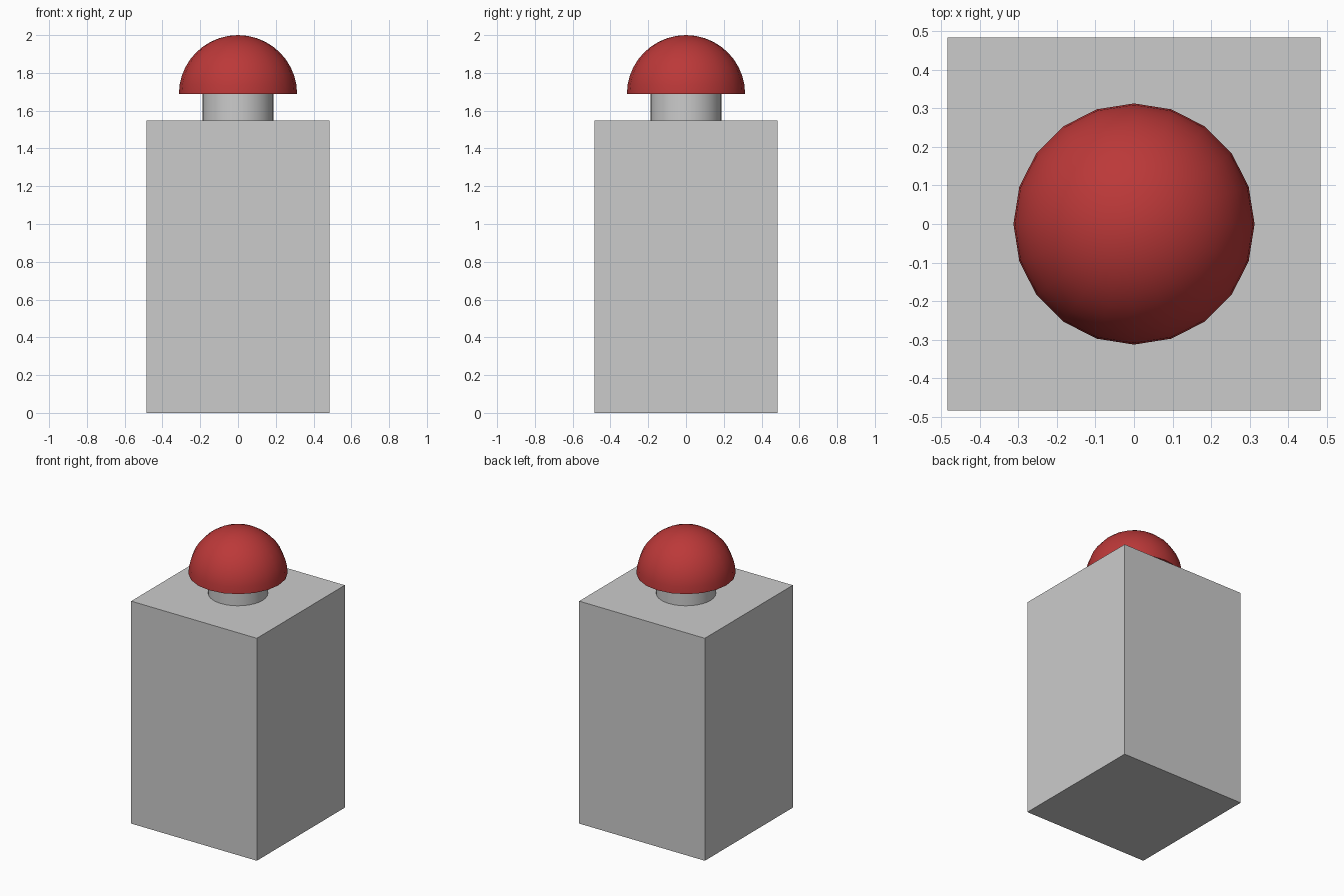
import bpy, bmesh
from math import radians

if "Cube" in bpy.data.objects:
    bpy.data.objects.remove(bpy.data.objects["Cube"])

BASE_HALF, BASE_TOP = 0.484, 1.549
NECK_R, DOME_R, DOME_Z = 0.189, 0.313, 1.688


def smooth(obj):
    bpy.ops.object.select_all(action='DESELECT')
    obj.select_set(True)
    bpy.context.view_layer.objects.active = obj
    bpy.ops.object.shade_smooth_by_angle(angle=radians(40))


# Square pedestal
bpy.ops.mesh.primitive_cube_add(size=1, location=(0, 0, BASE_TOP / 2))
base = bpy.context.object
base.name = "pedestal"
base.scale = (BASE_HALF * 2, BASE_HALF * 2, BASE_TOP)
bpy.ops.object.transform_apply(location=False, rotation=False, scale=True)

# Short neck between pedestal and dome
bpy.ops.mesh.primitive_cylinder_add(vertices=32, radius=NECK_R,
                                    depth=DOME_Z - BASE_TOP,
                                    location=(0, 0, (DOME_Z + BASE_TOP) / 2))
neck = bpy.context.object
neck.name = "button_neck"
smooth(neck)

# Red dome: upper half of a 20-sided sphere with a flat underside
bpy.ops.mesh.primitive_uv_sphere_add(segments=20, ring_count=20, radius=1,
                                     location=(0, 0, DOME_Z))
dome = bpy.context.object
dome.name = "button_dome"
bm = bmesh.new()
bm.from_mesh(dome.data)
bmesh.ops.delete(bm, geom=[v for v in bm.verts if v.co.z < -0.01], context='VERTS')
bmesh.ops.holes_fill(bm, edges=[e for e in bm.edges if e.is_boundary], sides=0)
bmesh.ops.scale(bm, vec=(DOME_R, DOME_R, 2 - DOME_Z), verts=bm.verts)
bmesh.ops.recalc_face_normals(bm, faces=bm.faces)
bm.to_mesh(dome.data)
bm.free()
smooth(dome)

red = bpy.data.materials.new("red")
red.diffuse_color = (0.5, 0.04, 0.04, 1)
red.use_nodes = True
red.node_tree.nodes["Principled BSDF"].inputs["Base Color"].default_value = red.diffuse_color
dome.data.materials.append(red)
